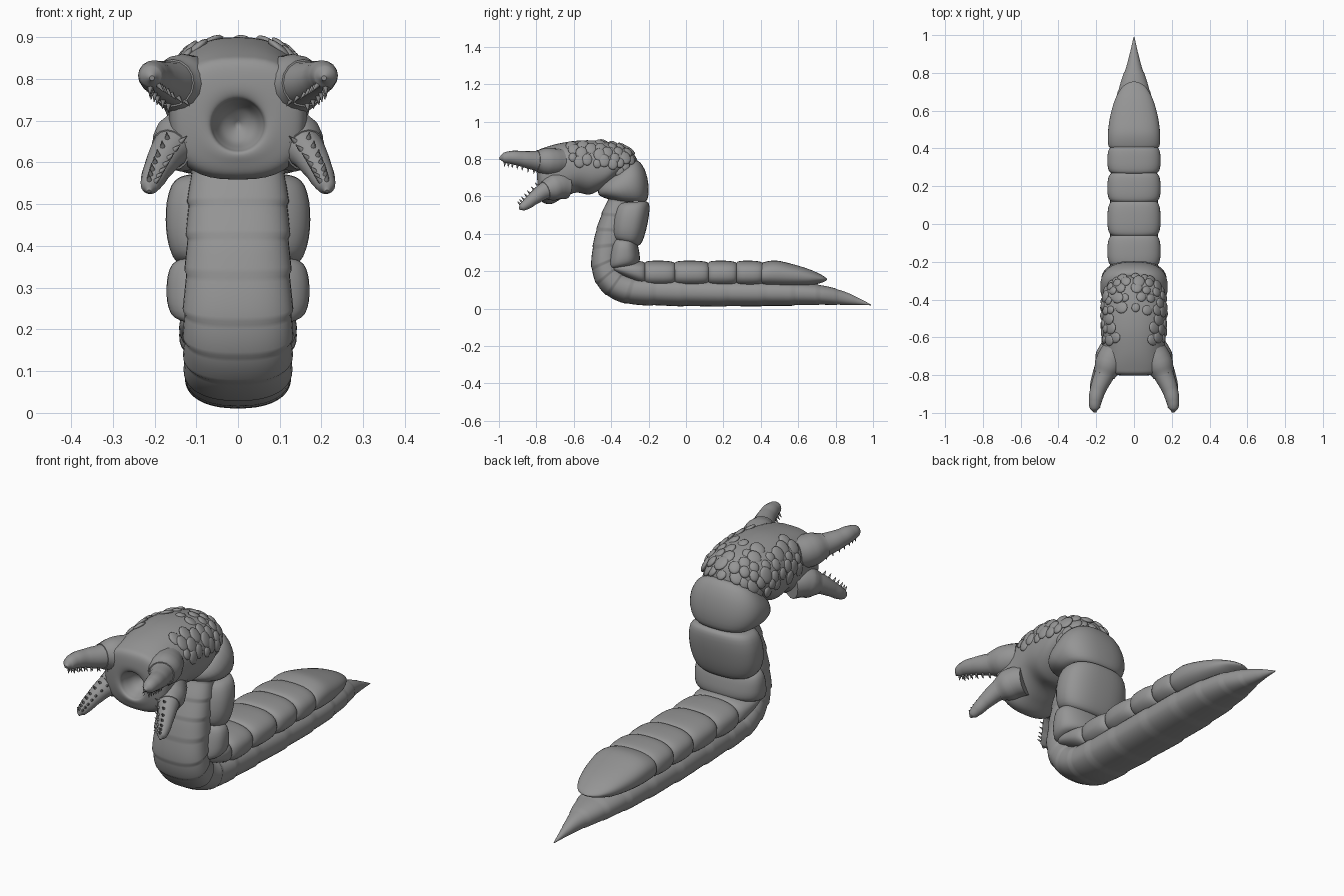
import bpy, bmesh, math, random
from mathutils import Vector

random.seed(4)
cube = bpy.data.objects.get("Cube")
if cube:
    bpy.data.objects.remove(cube)

GREY = (0.30, 0.30, 0.30, 1)
skin = bpy.data.materials.new("grey hide")
skin.use_nodes = True
skin.diffuse_color = GREY
skin.node_tree.nodes["Principled BSDF"].inputs["Base Color"].default_value = GREY
SIDES = 40


def add_object(name, bm, angle=50):
    bmesh.ops.recalc_face_normals(bm, faces=bm.faces)
    mesh = bpy.data.meshes.new(name)
    bm.to_mesh(mesh)
    bm.free()
    mesh.materials.append(skin)
    ob = bpy.data.objects.new(name, mesh)
    bpy.context.collection.objects.link(ob)
    bpy.ops.object.select_all(action='DESELECT')
    ob.select_set(True)
    bpy.context.view_layer.objects.active = ob
    bpy.ops.object.shade_smooth_by_angle(angle=math.radians(angle))
    return ob


# A station is (inner y, inner z, outer y, outer z, half width, roundness)
def station_at(stations, t):
    i = min(int(t), len(stations) - 2)
    u = t - i
    a, b, c, d = [stations[min(max(k, 0), len(stations) - 1)] for k in range(i - 1, i + 3)]
    return [q + 0.5 * u * (r - p + u * (2*p - 5*q + 4*r - s + u * (3*(q - r) + s - p)))
            for p, q, r, s in zip(a, b, c, d)]


def surface_point(stations, t, angle, scale=1):
    iy, iz, oy, oz, width, power = station_at(stations, t)
    middle = Vector((0, (iy + oy) / 2, (iz + oz) / 2))
    half = Vector((0, (oy - iy) / 2, (oz - iz) / 2))
    ca, sa = math.cos(angle), math.sin(angle)
    cx = math.copysign(abs(ca) ** (2 / power), ca)
    sx = math.copysign(abs(sa) ** (2 / power), sa)
    return middle + scale * (half * sx + Vector((width * cx, 0, 0))), middle


# Skin a row of rounded cross-sections
def loft(name, stations, steps=6, scale_at=lambda t: 1):
    bm = bmesh.new()
    rings = []
    count = (len(stations) - 1) * steps
    for k in range(count + 1):
        t = k / steps
        rings.append([bm.verts.new(surface_point(stations, t, math.tau * j / SIDES, scale_at(t))[0])
                      for j in range(SIDES)])
    for a, b in zip(rings, rings[1:]):
        for j in range(SIDES):
            n = (j + 1) % SIDES
            bm.faces.new((a[j], a[n], b[n], b[j]))
    bm.faces.new(rings[0])
    bm.faces.new(rings[-1])
    return add_object(name, bm)


# Bulging armour segment between two end lines
def plate(name, start, end, bulge=1.0):
    profile = ((0, .70), (.03, .84), (.12, .94), (.3, .99), (.5, 1),
               (.7, .99), (.88, .94), (.97, .84), (1, .70))
    rows = []
    for s, f in profile:
        iy, iz, oy, oz, w = [p + (q - p) * s for p, q in zip(start, end)]
        f *= 1 + (bulge - 1) * math.sin(math.pi * s)
        my, mz = (iy + oy) / 2, (iz + oz) / 2
        rows.append((my + (iy - my) * f, mz + (iz - mz) * f,
                     my + (oy - my) * f, mz + (oz - mz) * f, w * f, 2.5))
    return loft(name, rows, 2)


# Tapered round limb along a smooth path of (x, y, z, radius)
def limb(name, path):
    curve = bpy.data.curves.new(name, 'CURVE')
    curve.dimensions = '3D'
    curve.bevel_depth = 1
    curve.bevel_resolution = 6
    curve.use_fill_caps = True
    spline = curve.splines.new('BEZIER')
    spline.bezier_points.add(len(path) - 1)
    spline.radius_interpolation = 'CARDINAL'
    for point, (x, y, z, r) in zip(spline.bezier_points, path):
        point.co = (x, y, z)
        point.radius = r
        point.handle_left_type = point.handle_right_type = 'AUTO'
    curve.materials.append(skin)
    ob = bpy.data.objects.new(name, curve)
    bpy.context.collection.objects.link(ob)


# Soft belly with shallow folds, from tail tip up to the throat
belly = [(.99, .018, .99, .022, .002, 2), (.85, .02, .85, .09, .036, 2.1),
         (.7, .02, .7, .13, .085, 2.2), (.5, .015, .5, .15, .115, 2.3),
         (.2, .012, .2, .16, .125, 2.3), (-.1, .015, -.1, .17, .125, 2.3),
         (-.33, .03, -.28, .18, .128, 2.3), (-.455, .1, -.34, .22, .13, 2.4),
         (-.505, .22, -.36, .28, .13, 2.5), (-.49, .38, -.33, .38, .125, 2.6),
         (-.45, .51, -.3, .5, .12, 2.6), (-.41, .62, -.28, .6, .11, 2.5),
         (-.45, .72, -.3, .72, .1, 2.2)]
loft("belly", belly, 14, lambda t: 1.02 - 0.045 * ((t * 1.5) % 1))

# Tail armour
seams = [.41, .27, .12, -.06, -.22]
for n, (a, b) in enumerate(zip(seams, seams[1:])):
    plate(f"tail_plate_{n + 1}", (a + .005, .115, a + .005, .255, .14),
          (b - .005, .115, b - .005, .258, .142))
plate("tail_bend_plate", (-.215, .115, -.215, .257, .142), (-.41, .2, -.375, .25, .14))
loft("tail_end_plate", [(.40, .135, .40, .23, .11, 2.4), (.412, .12, .412, .247, .134, 2.4),
                        (.48, .115, .48, .257, .138, 2.4), (.57, .115, .57, .238, .126, 2.3),
                        (.66, .122, .66, .21, .1, 2.2), (.72, .137, .72, .183, .066, 2),
                        (.745, .147, .745, .167, .035, 2), (.755, .154, .755, .158, .003, 2)])

# Neck armour
plate("neck_lower_plate", (-.435, .205, -.24, .24, .172), (-.40, .375, -.26, .365, .17))
plate("neck_middle_plate", (-.41, .375, -.235, .33, .165), (-.385, .565, -.185, .575, .168), 1.04)
plate("neck_upper_plate", (-.40, .575, -.195, .57, .155), (-.48, .64, -.25, .81, .155), 1.15)

# Head, folding inward at the front into a round mouth
head = [(-.44, .66, -.27, .78, .12, 2.2), (-.47, .63, -.305, .855, .162, 2.3),
        (-.52, .61, -.42, .892, .172, 2.3), (-.59, .62, -.55, .9, .168, 2.3),
        (-.66, .59, -.67, .885, .163, 2.4), (-.72, .56, -.76, .86, .165, 2.6),
        (-.765, .568, -.795, .84, .15, 2.6), (-.785, .6, -.803, .79, .105, 2.3),
        (-.79, .622, -.795, .758, .07, 2), (-.77, .632, -.77, .748, .059, 2),
        (-.73, .65, -.73, .73, .04, 2), (-.7, .685, -.7, .695, .004, 2)]
loft("head", head)

# Overlapping scales on the back of the head
bm = bmesh.new()
for row in range(8):
    t = 0.5 + row * 0.42
    for col in range(9):
        angle = math.radians(90 + (col - 4 + 0.5 * (row % 2)) * 21 + random.uniform(-4, 4))
        if row > 4 and abs(angle - math.pi / 2) < 0.6:
            continue
        point, middle = surface_point(head, t + random.uniform(-.08, .08), angle)
        turn = (point - middle).to_track_quat('Z', 'Y').to_matrix().to_4x4()
        size = random.uniform(.022, .034)
        made = bmesh.ops.create_uvsphere(bm, u_segments=12, v_segments=8, radius=1)["verts"]
        bmesh.ops.scale(bm, vec=(size, size * 1.15, .011), verts=made)
        bmesh.ops.transform(bm, matrix=turn, verts=made)
        bmesh.ops.translate(bm, vec=point - (point - middle).normalized() * .003, verts=made)
add_object("head_scales", bm, 80)

# Mandibles with sockets and teeth, on both sides
upper = [(.125, -.72, .785, .062), (.158, -.80, .79, .053), (.188, -.87, .80, .043),
         (.204, -.93, .808, .036), (.208, -.975, .806, .026), (.206, -.998, .802, .006)]
lower = [(.125, -.69, .655, .06), (.162, -.755, .63, .047), (.188, -.81, .592, .036),
         (.204, -.85, .56, .029), (.212, -.878, .54, .02), (.213, -.89, .53, .005)]


def teeth(name, path, side, aim):
    bm = bmesh.new()
    for k in range(7):
        t = 1.1 + k * 0.45
        i = int(t)
        x, y, z, r = [p + (q - p) * (t - i) for p, q in zip(path[i], path[i + 1])]
        for lean in (-.45, .45):
            way = Vector((side * (aim[0] + lean), aim[1], aim[2])).normalized()
            made = bmesh.ops.create_cone(bm, cap_ends=True, segments=8, radius1=.008,
                                         radius2=.001, depth=.028)["verts"]
            turn = way.to_track_quat('Z', 'Y').to_matrix().to_4x4()
            bmesh.ops.transform(bm, matrix=turn, verts=made)
            bmesh.ops.translate(bm, vec=Vector((side * x, y, z)) + way * (r + .006), verts=made)
    add_object(name, bm)


for side, label in ((1, "left"), (-1, "right")):
    for kind, path, aim in (("upper", upper, (-.35, -.1, -1)), ("lower", lower, (-.35, -.7, .7))):
        mirrored = [(side * x, y, z, r) for x, y, z, r in path]
        limb(f"{label}_{kind}_mandible", mirrored)
        (x, y, z, r), (x2, y2, z2, r2) = mirrored[:2]
        limb(f"{label}_{kind}_socket", [(x * .8, y + .05, z, r + .008), (x, y, z, r + .012),
                                        ((x + x2) / 2, (y + y2) / 2, (z + z2) / 2, r + .008),
                                        (x2, y2, z2, r2 + .004)])
        teeth(f"{label}_{kind}_teeth", path, side, aim)
